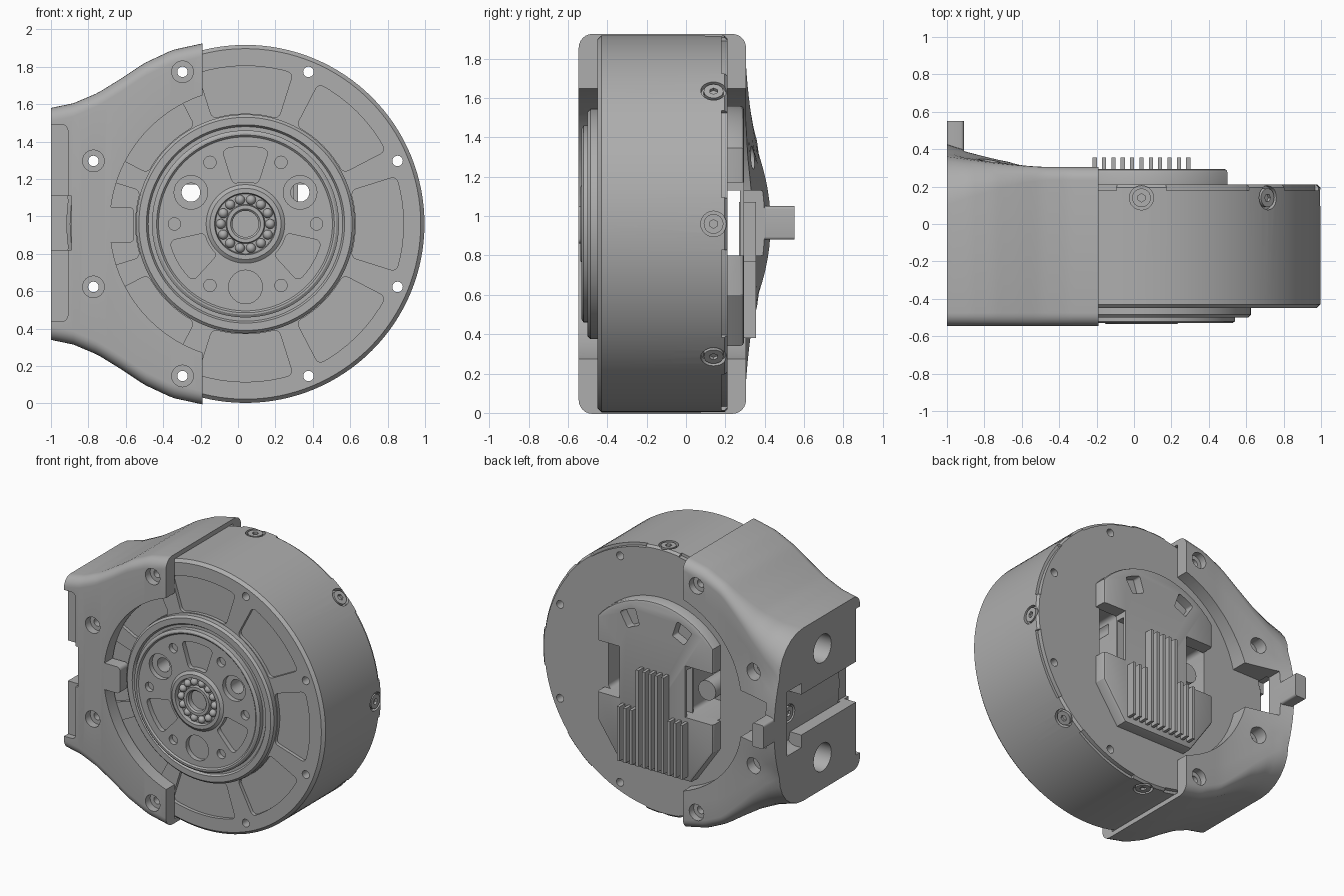
import bpy, bmesh
from math import sin, cos, pi, radians, sqrt
from mathutils import Vector, Matrix

if "Cube" in bpy.data.objects:
    bpy.data.objects.remove(bpy.data.objects["Cube"])

CX, CZ, R = 0.04, 0.96, 0.957
grey = bpy.data.materials.new("machined grey")
grey.use_nodes = True
tone = (0.42, 0.42, 0.42, 1)
grey.diffuse_color = tone
grey.node_tree.nodes["Principled BSDF"].inputs["Base Color"].default_value = tone


def finish(bm, name):
    """Turn a bmesh into a named, smooth-by-angle object."""
    bmesh.ops.recalc_face_normals(bm, faces=bm.faces)
    mesh = bpy.data.meshes.new(name)
    bm.to_mesh(mesh)
    bm.free()
    ob = bpy.data.objects.new(name, mesh)
    bpy.context.collection.objects.link(ob)
    mesh.materials.append(grey)
    return ob


def polar(r, deg):
    return CX + r * cos(radians(deg)), CZ + r * sin(radians(deg))


def circle(x, z, r, n=24):
    return [(x + r * cos(2 * pi * i / n), z + r * sin(2 * pi * i / n)) for i in range(n)]


def box(x0, x1, z0, z1):
    return [(x0, z0), (x1, z0), (x1, z1), (x0, z1)]


def sector(r0, r1, mid, half, n=8):
    angles = [mid - half + 2 * half * i / n for i in range(n + 1)]
    return [polar(r1, a) for a in angles] + [polar(r0, a) for a in reversed(angles)]


def prisms(name, shapes, round_by=0):
    """Extrude (outline, y0, y1) shapes along y, optionally rounding corners."""
    bm = bmesh.new()
    for outline, y0, y1 in shapes:
        a = [bm.verts.new((x, y0, z)) for x, z in outline]
        b = [bm.verts.new((x, y1, z)) for x, z in outline]
        bm.faces.new(a)
        bm.faces.new(b[::-1])
        for i in range(len(a)):
            j = (i + 1) % len(a)
            bm.faces.new((a[j], a[i], b[i], b[j]))
    bmesh.ops.recalc_face_normals(bm, faces=bm.faces)
    if round_by:
        edges = [e for e in bm.edges if abs(e.verts[0].co.y - e.verts[1].co.y) > 0.001
                 and e.calc_face_angle() > 0.7]
        bmesh.ops.bevel(bm, geom=edges, offset=round_by, segments=4, profile=0.5, affect='EDGES')
    return finish(bm, name)


def lathe(name, profile, n=128):
    """Spin (radius, y) points round the drive axis."""
    bm = bmesh.new()
    rings = [[bm.verts.new((x, y, z)) for x, z in circle(CX, CZ, r, n)] for r, y in profile]
    for a, b in zip(rings, rings[1:]):
        for i in range(n):
            j = (i + 1) % n
            bm.faces.new((a[i], a[j], b[j], b[i]))
    bm.faces.new(rings[0])
    bm.faces.new(rings[-1])
    return finish(bm, name)


def rods(name, items, n=24):
    """Cylinders given as (centre, axis, radius, length)."""
    bm = bmesh.new()
    for p, axis, r, length in items:
        m = Matrix.Translation(p) @ Vector(axis).to_track_quat('Z', 'Y').to_matrix().to_4x4()
        bmesh.ops.create_cone(bm, cap_ends=True, segments=n, radius1=r, radius2=r, depth=length, matrix=m)
    return finish(bm, name)


def combine(ob, other, op='DIFFERENCE'):
    mod = ob.modifiers.new("cut", 'BOOLEAN')
    mod.operation, mod.solver, mod.object = op, 'EXACT', other
    bpy.context.view_layer.objects.active = ob
    bpy.ops.object.modifier_apply(modifier=mod.name)
    bpy.data.objects.remove(other)


eighths = [22.5 + 45 * k for k in range(8)]
bolt_holes = lambda: prisms("bolt_hole_cutter", [(circle(*polar(0.88, a), 0.028), -1, 1) for a in eighths])

# Drum housing with front pockets, bolt holes and rim slots
drum = lathe("drum_housing", [(R - .02, -.45), (R, -.43), (R, .195), (R - .015, .21)])
combine(drum, prisms("pocket_cutter", [(sector(.59, .845, 45 * k, 17.5), -.6, -.425) for k in range(8)], .03))
combine(drum, bolt_holes())
combine(drum, prisms("slot_cutter", [(sector(R - .02, R + .05, a, 14.5), .18, .3) for a in eighths]))


def radial(r, length, at):
    out = []
    for k in range(8):
        x, z = polar(at, 45 * k)
        d = (cos(pi * k / 4), 0, sin(pi * k / 4))
        out.append(((x, .14, z), d, r, length))
    return out


combine(drum, rods("rim_bore_cutter", radial(.065, .1, R + .02)))
rim_bolts = rods("rim_bolts", radial(.05, .05, R - .028))
combine(rim_bolts, rods("socket_cutter", radial(.022, .03, R - .005), 6))

# Rear service openings sunk into the drum
openings = [box(.3, .47, .8, 1.2), box(-.42, -.18, .8, 1.2)]
combine(drum, prisms("opening_cutter", [(o, -.05, .4) for o in openings], .03))

# Front flange and output rotor
flange = lathe("front_flange", [(.585, -.44), (.585, -.485), (.57, -.5), (.53, -.5), (.52, -.485), (.3, -.485)])
rotor = lathe("output_rotor", [(.5, -.46), (.5, -.52), (.485, -.53), (.475, -.53), (.465, -.52), (.21, -.52),
                               (.19, -.535), (.165, -.535), (.16, -.505), (.105, -.505), (.1, -.53),
                               (.08, -.53), (.07, -.52), (.07, -.47), (.02, -.47)])
combine(rotor, prisms("window_cutter", [(sector(.225, .415, a, 17.5), -.6, -.475) for a in (90, 210, 330)], .03))
combine(rotor, prisms("small_hole_cutter", [(circle(*polar(.38, 60 * k), .033), -.6, -.48) for k in range(6)]))
combine(rotor, prisms("large_hole_cutter", [(circle(*polar(.337, a), .09), -.6, -.485) for a in (30, 150, 270)]))
for part in (drum, flange, rotor):
    combine(part, prisms("through_cutter", [(circle(*polar(.337, a), .05), -.8, .1) for a in (30, 150)]))

# Bearing balls
bm = bmesh.new()
for k in range(14):
    x, z = polar(.132, k * 360 / 14)
    bmesh.ops.create_uvsphere(bm, u_segments=12, v_segments=8, radius=.026,
                              matrix=Matrix.Translation((x, -.51, z)))
finish(bm, "bearing_balls")

# Bracket: rounded sections lofted along x
outline = [(-1, .62), (-.88, .645), (-.75, .7), (-.62, .78), (-.5, .86), (-.35, .93), (-.19, .965)]
rings = []
bm = bmesh.new()
for i in range(28):
    t = i / 27
    x = -1 + .81 * t
    for (xa, ha), (xb, hb) in zip(outline, outline[1:]):
        if xa <= x <= xb + .0001:
            h = ha + (hb - ha) * (x - xa) / (xb - xa)
    fade = max(0, 1 - t * 1.5) ** 1.5
    back, rb, rf = .305 + .065 * fade, .07 + .2 * fade, .07
    pts = []
    for cy, cz, r, a0 in ((-.545 + rf, -h + rf, rf, 180), (back - rb, -h + rb, rb, 270)):
        pts += [(cy + r * cos(radians(a0 + 15 * k)), cz + r * sin(radians(a0 + 15 * k))) for k in range(7)]
    flat = h - rb
    pts += [(back, flat * (k / 6 - 1)) for k in range(1, 6)]
    pts = pts + [(back, 0)] + [(y, -z) for y, z in reversed(pts)]
    ring = []
    for y, z in pts:
        if y > back - .01:
            y += .06 * fade * max(0, 1 - (z / .35) ** 2)
        ring.append(bm.verts.new((x, y, CZ + z)))
    rings.append(ring)
for a, b in zip(rings, rings[1:]):
    for i in range(len(a)):
        j = (i + 1) % len(a)
        bm.faces.new((a[i], a[j], b[j], b[i]))
bm.faces.new(rings[0])
bm.faces.new(rings[-1])
bracket = finish(bm, "side_bracket")

# Hollow for the drum, open arc, end channel and recessed front strip
combine(bracket, prisms("drum_cutter", [(circle(CX, CZ, R + .003, 128), -.45, .212)]))
combine(bracket, prisms("arc_cutter", [(circle(CX, CZ, .725, 96), -1, 1)]))
combine(bracket, prisms("strip_cutter", [(box(-1.2, -.91, .44, 1.49), -.7, -.5)], .03))
combine(bracket, prisms("channel_cutter", [(box(-1.2, -.89, .82, 1.11), -.7, .28)]))
combine(bracket, prisms("hook_cutter", [(box(-1.2, -.89, .73, 1.19), .12, .28)], .06))
combine(bracket, prisms("rear_gap_cutter", [(box(-.91, -.4, .8, 1.13), .2, .7)]))
combine(bracket, rods("end_hole_cutter", [((-1, -.12, CZ + s * .39), (1, 0, 0), .1, .3) for s in (-1, 1)], 32))
combine(bracket, bolt_holes())
for y0, y1 in ((-.7, -.49), (.255, .7)):
    combine(bracket, prisms("counterbore_cutter",
                            [(circle(*polar(.88, a), .058), y0, y1) for a in eighths[2:6]]))

# Bracket front tongue and rear lug
tongue = prisms("bracket_tongue", [(box(-.72, -.556, .86, 1.05), -.545, -.452)], .025)
lug = prisms("bracket_lug", [(box(-1, -.91, .88, 1.05), .28, .55)], .015)

# Rear electronics cover, clipped circle with openings
shape = [polar(.6, 40 + 5 * k) for k in range(21)]
shape += [(-.42, .6), (-.24, .34), (.32, .34), (.5, .6)]
cover = prisms("rear_cover", [(shape, .2, .295)])
bm = bmesh.new()
bm.from_mesh(cover.data)
rim = [e for e in bm.edges if all(v.co.y > .29 for v in e.verts)]
bmesh.ops.bevel(bm, geom=rim, offset=.02, segments=2, profile=.5, affect='EDGES')
bm.to_mesh(cover.data)
bm.free()
combine(cover, prisms("side_opening_cutter", [(box(.32, .7, .8, 1.17), .1, .4), (box(-.7, -.2, .8, 1.17), .1, .4)]))
combine(cover, prisms("slot_cutter", [(box(-1, 1, .8, 1.13), .212, .275)]))
combine(cover, prisms("port_cutter", [(sector(.42, .54, a, 7), .23, .4) for a in (66, 116)], .015))

# Heat sink fins: short outer ones, tall middle ones
fins = []
for k in range(11):
    x = -.21 + .05 * k
    top = 1.07 if 3 <= k <= 7 else .77
    fins.append((box(x - .011, x + .011, .38, top), .27, .355))
prisms("heat_sink_fins", fins)
prisms("connector_post", [(circle(-.3, .98, .07), -.06, .19)])

for ob in list(bpy.context.collection.objects):
    if ob.type == 'MESH' and ob.data.materials and ob.data.materials[0] == grey:
        bpy.ops.object.select_all(action='DESELECT')
        ob.select_set(True)
        bpy.context.view_layer.objects.active = ob
        bpy.ops.object.shade_smooth_by_angle(angle=radians(30))
